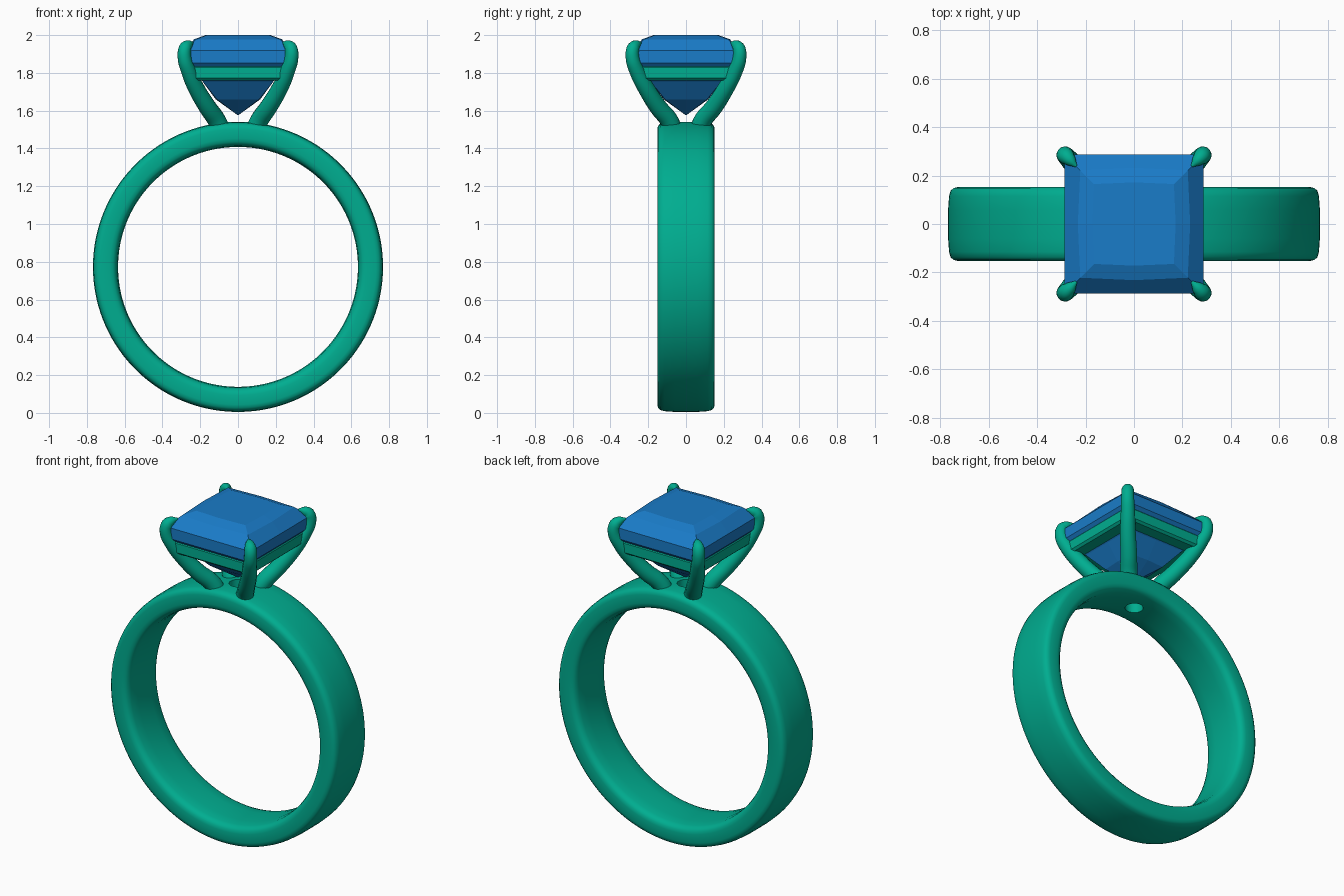
import bpy, bmesh, math

if "Cube" in bpy.data.objects:
    bpy.data.objects.remove(bpy.data.objects["Cube"])


def material(name, color):
    m = bpy.data.materials.new(name)
    m.diffuse_color = color
    m.use_nodes = True
    m.node_tree.nodes["Principled BSDF"].inputs["Base Color"].default_value = m.diffuse_color
    return m


METAL = material("green_metal", (0.0, 0.42, 0.28, 1))
STONE = material("blue_stone", (0.01, 0.2, 0.58, 1))


def add_object(name, bm, mat, smooth=None):
    bmesh.ops.recalc_face_normals(bm, faces=bm.faces)
    me = bpy.data.meshes.new(name)
    bm.to_mesh(me)
    bm.free()
    ob = bpy.data.objects.new(name, me)
    bpy.context.collection.objects.link(ob)
    me.materials.append(mat)
    if smooth:
        shade(ob, smooth)
    return ob


def shade(ob, degrees):
    bpy.ops.object.select_all(action='DESELECT')
    ob.select_set(True)
    bpy.context.view_layer.objects.active = ob
    bpy.ops.object.shade_smooth_by_angle(angle=math.radians(degrees))


def bridge(bm, a, b):
    n = len(a)
    for i in range(n):
        bm.faces.new((a[i], a[(i + 1) % n], b[(i + 1) % n], b[i]))


# Band: rounded comfort-fit profile (radius, y) swept round the finger axis
CZ = 0.773
half = [(0.768, 0.06), (0.764, 0.115), (0.758, 0.137), (0.746, 0.148), (0.73, 0.152),
        (0.68, 0.152), (0.662, 0.148), (0.648, 0.137), (0.64, 0.115), (0.635, 0.06)]
profile = half + [(r, -y) for r, y in reversed(half)]
bm = bmesh.new()
N = 128
rings = []
for i in range(N):
    a = 2 * math.pi * (i + 0.5) / N
    rings.append([bm.verts.new((r * math.sin(a), y, CZ + r * math.cos(a))) for r, y in profile])
for i in range(N):
    bridge(bm, rings[i], rings[(i + 1) % N])
band = add_object("band", bm, METAL)

# Light hole through the band below the stone
bm = bmesh.new()
bmesh.ops.create_cone(bm, cap_ends=True, segments=32, radius1=0.05, radius2=0.05, depth=0.4)
bmesh.ops.translate(bm, verts=bm.verts, vec=(0, 0, 1.48))
cutter = add_object("hole_cutter", bm, METAL)
cutter.hide_render = True
mod = band.modifiers.new("hole", 'BOOLEAN')
mod.operation = 'DIFFERENCE'
mod.solver = 'EXACT'
mod.object = cutter
bpy.context.view_layer.objects.active = band
bpy.ops.object.modifier_apply(modifier="hole")
bpy.data.objects.remove(cutter)
shade(band, 40)

# Princess-cut stone: stacked squares (corner reach, side-middle reach, z)
bm = bmesh.new()
levels = [(0.165, 0.172, 2.0), (0.222, 0.232, 1.978), (0.287, 0.287, 1.918),
          (0.287, 0.287, 1.852), (0.25, 0.25, 1.81), (0.188, 0.188, 1.755), (0.112, 0.118, 1.66)]
loops = []
for c, m, z in levels:
    pts = [(c, c), (0, m), (-c, c), (-m, 0), (-c, -c), (0, -m), (c, -c), (m, 0)]
    loops.append([bm.verts.new((x, y, z)) for x, y in pts])
for a, b in zip(loops, loops[1:]):
    bridge(bm, a, b)
bm.faces.new(loops[0])
culet = bm.verts.new((0, 0, 1.575))
for i in range(8):
    bm.faces.new((loops[-1][i], loops[-1][(i + 1) % 8], culet))
add_object("stone", bm, STONE)

# Square rail under the girdle
bm = bmesh.new()
section = [(0.262, 1.76), (0.275, 1.772), (0.275, 1.828), (0.262, 1.845), (0.225, 1.845), (0.195, 1.76)]
loops = [[bm.verts.new((sx * d, sy * d, z)) for d, z in section]
         for sx, sy in ((1, 1), (-1, 1), (-1, -1), (1, -1))]
for i in range(4):
    bridge(bm, loops[i], loops[(i + 1) % 4])
add_object("gallery_rail", bm, METAL, 30)

# Four claws: tapered curves (x, y, z, radius) bent over the stone corners
path = [(0.085, 0.068, 1.48, 0.05), (0.108, 0.085, 1.54, 0.049), (0.162, 0.148, 1.62, 0.047),
        (0.222, 0.212, 1.72, 0.044), (0.262, 0.26, 1.81, 0.04), (0.284, 0.284, 1.885, 0.036),
        (0.279, 0.279, 1.932, 0.034), (0.262, 0.262, 1.95, 0.025), (0.238, 0.238, 1.96, 0.005)]
for sx in (1, -1):
    for sy in (1, -1):
        cu = bpy.data.curves.new("claw", 'CURVE')
        cu.dimensions = '3D'
        cu.bevel_depth = 1.0
        cu.bevel_resolution = 6
        cu.resolution_u = 5
        cu.use_fill_caps = True
        sp = cu.splines.new('BEZIER')
        sp.bezier_points.add(len(path) - 1)
        for p, (x, y, z, r) in zip(sp.bezier_points, path):
            p.co = (sx * x, sy * y, z)
            p.radius = r
            p.handle_left_type = p.handle_right_type = 'AUTO'
        cu.materials.append(METAL)
        name = ("back" if sy > 0 else "front") + ("_right" if sx > 0 else "_left") + "_claw"
        ob = bpy.data.objects.new(name, cu)
        bpy.context.collection.objects.link(ob)
        bpy.ops.object.select_all(action='DESELECT')
        ob.select_set(True)
        bpy.context.view_layer.objects.active = ob
        bpy.ops.object.convert(target='MESH')
        shade(bpy.context.view_layer.objects.active, 60)
